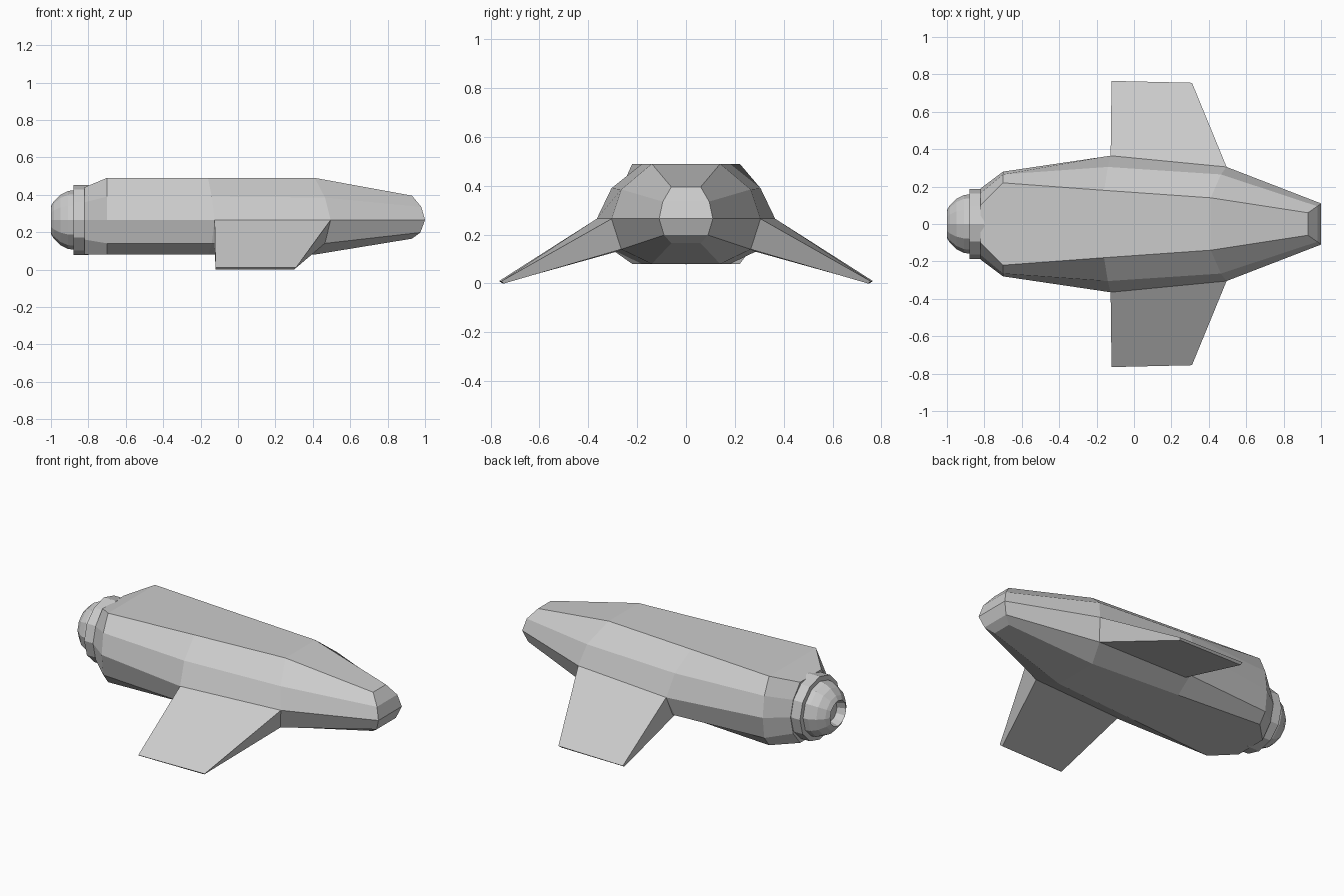
import bpy
from math import sin, cos, pi

if "Cube" in bpy.data.objects:
    bpy.data.objects.remove(bpy.data.objects["Cube"])

MID = 0.265  # height of the widest line


def make(name, verts, faces):
    me = bpy.data.meshes.new(name)
    me.from_pydata(verts, [], faces)
    ob = bpy.data.objects.new(name, me)
    bpy.context.collection.objects.link(ob)
    bpy.context.view_layer.objects.active = ob
    ob.select_set(True)
    bpy.ops.object.mode_set(mode='EDIT')
    bpy.ops.mesh.select_all(action='SELECT')
    bpy.ops.mesh.normals_make_consistent(inside=False)
    bpy.ops.object.mode_set(mode='OBJECT')
    ob.select_set(False)
    return ob


# Hull: five-point half sections (x, y, z), top to bottom, mirrored into rings
halves = [
    [(-.82, .10, .44), (-.82, .165, .36), (-.82, .19, MID), (-.82, .165, .16), (-.82, .10, .08)],
    [(-.70, .22, .49), (-.70, .265, .39), (-.70, .28, MID), (-.70, .265, .14), (-.70, .22, .08)],
    [(-.16, .18, .49), (-.14, .305, .39), (-.125, .365, MID), (-.14, .305, .14), (-.16, .18, .08)],
    [(.41, .14, .49), (.465, .265, .385), (.495, .305, MID), (.465, .265, .14), (.41, .14, .08)],
    [(.93, .06, .395), (.98, .095, .335), (1.0, .11, MID), (.975, .09, .198), (.93, .06, .165)],
]
verts, faces = [], []
for half in halves:
    verts += half + [(x, -y, z) for x, y, z in reversed(half)]
for r in range(len(halves) - 1):
    for i in range(10):
        a, b = r * 10 + i, r * 10 + (i + 1) % 10
        faces.append((a, b, b + 10, a + 10))
last = (len(halves) - 1) * 10
faces.append(tuple(range(10)))
for i in range(4):  # faceted nose cap
    faces.append((last + i, last + i + 1, last + 8 - i, last + 9 - i))
make("hull", verts, faces)

# Wings: wedge sweeping down from the hull side to a thin tip
wing = [(-.125, .365, MID), (.495, .305, MID), (.465, .265, .14), (-.125, .285, .13),
        (-.12, .765, .01), (.31, .755, .01), (.30, .745, 0), (-.12, .75, 0)]
wing_faces = [(0, 1, 5, 4), (1, 2, 6, 5), (2, 3, 7, 6), (3, 0, 4, 7), (4, 5, 6, 7), (0, 3, 2, 1)]
for side, name in ((1, "left_wing"), (-1, "right_wing")):
    make(name, [(x, y * side, z) for x, y, z in wing], wing_faces)


# Engine: low-poly lathe around the x axis
def lathe(name, profile, n=12):
    vs = [(x, r * cos(2 * pi * k / n), MID + r * sin(2 * pi * k / n))
          for x, r in profile for k in range(n)]
    fs = [(j * n + k, j * n + (k + 1) % n, (j + 1) * n + (k + 1) % n, (j + 1) * n + k)
          for j in range(len(profile) - 1) for k in range(n)]
    end = (len(profile) - 1) * n
    fs += [tuple(range(n)), tuple(range(end, end + n))]
    return make(name, vs, fs)


lathe("engine_collar", [(-.80, .187), (-.88, .187)])
lathe("engine_nozzle", [(-.86, .16), (-.91, .155), (-.95, .135), (-.985, .10),
                        (-1.0, .075), (-.95, .06)])
